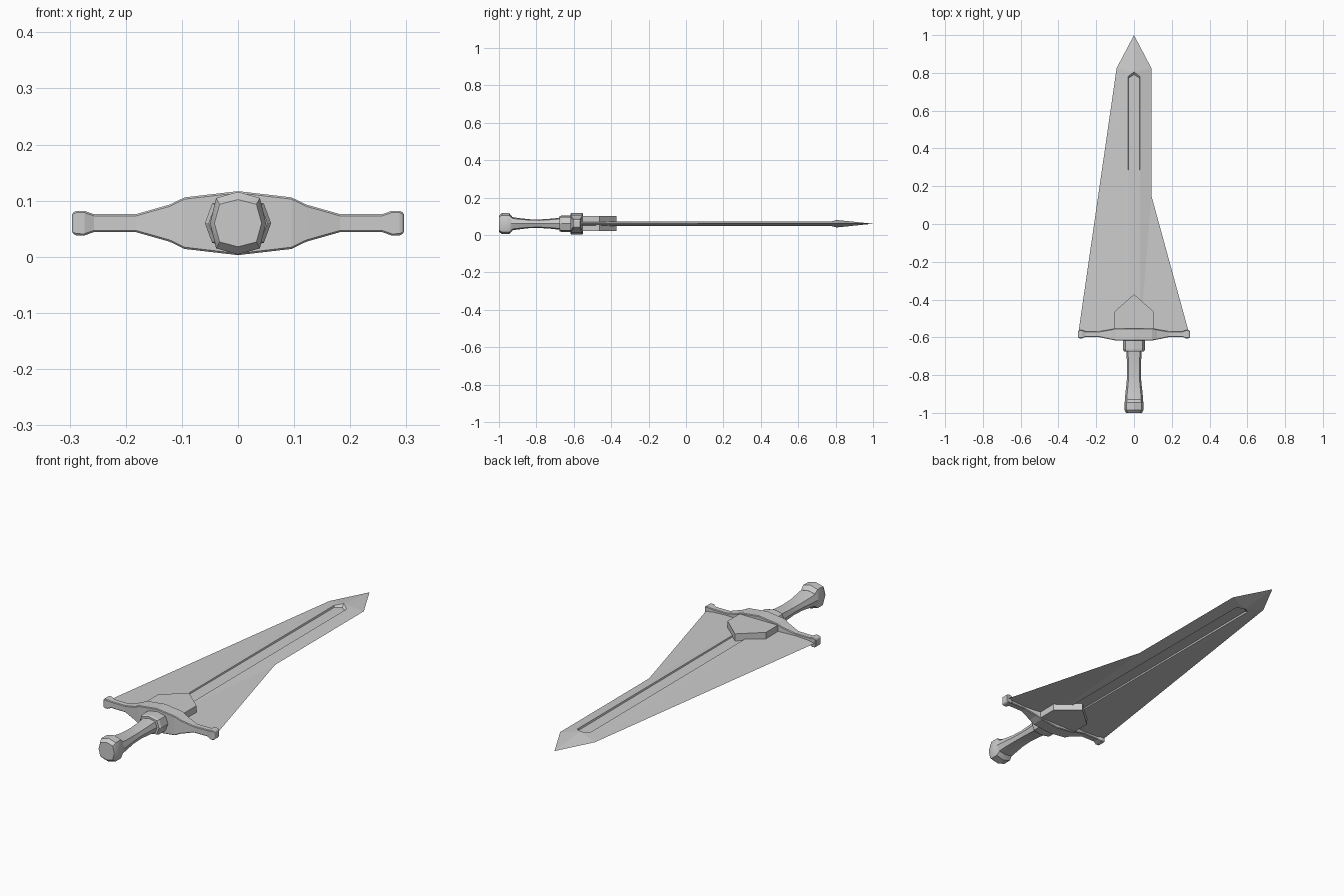
import bpy, bmesh, math

cube = bpy.data.objects.get("Cube")
if cube:
    bpy.data.objects.remove(cube, do_unlink=True)

MID = 0.06  # height of the sword's flat symmetry plane

steel = bpy.data.materials.new("grey_steel")
steel.use_nodes = True
GREY = (0.6, 0.6, 0.6, 1)
steel.diffuse_color = GREY
steel.node_tree.nodes["Principled BSDF"].inputs["Base Color"].default_value = GREY


def finish(name, bm, bevel=0, smooth=None):
    """Turn a bmesh into a named object at the mid plane."""
    bmesh.ops.remove_doubles(bm, verts=bm.verts, dist=1e-5)
    bmesh.ops.recalc_face_normals(bm, faces=bm.faces)
    mesh = bpy.data.meshes.new(name)
    bm.to_mesh(mesh)
    bm.free()
    mesh.materials.append(steel)
    obj = bpy.data.objects.new(name, mesh)
    obj.location.z = MID
    bpy.context.collection.objects.link(obj)
    if bevel:
        mod = obj.modifiers.new("chamfer", "BEVEL")
        mod.width = bevel
        mod.segments = 1
        mod.angle_limit = math.radians(40)
    if smooth:
        bpy.ops.object.select_all(action="DESELECT")
        obj.select_set(True)
        bpy.context.view_layer.objects.active = obj
        bpy.ops.object.shade_smooth_by_angle(angle=math.radians(smooth))
    return obj


def loft(rings):
    """Skin closed rings of points and cap both ends."""
    bm = bmesh.new()
    loops = [[bm.verts.new(p) for p in ring] for ring in rings]
    for a, b in zip(loops, loops[1:]):
        for i in range(len(a)):
            j = (i + 1) % len(a)
            bm.faces.new((a[i], a[j], b[j], b[i]))
    bm.faces.new(loops[0])
    bm.faces.new(loops[-1])
    return bm


# Blade: bevelled faces, pointed tip and a sunken fuller on both sides
BASE, W, H, FLOOR = -0.58, 0.033, 0.013, 0.006
tip, peak = (0, 1, 0), (0, 0.805, 0.02)
bm = bmesh.new()


def add(side, *points):
    bm.faces.new([bm.verts.new((x, y, z * side)) for x, y, z in points])


for side in (1, -1):
    for sx in (1, -1):
        root, end = (sx * W, BASE, H), (sx * W, 0.78, H)
        shoulder = (sx * 0.092, 0.825, 0)
        if sx > 0:
            # edge with a kink where the blade flares out
            kink, wing = (0.092, 0.15, 0), (0.292, BASE, 0)
            add(side, root, wing, kink)
            add(side, root, kink, end)
            add(side, end, kink, shoulder)
        else:
            add(side, root, (-0.295, BASE, 0), shoulder)
            add(side, root, shoulder, end)
        add(side, end, shoulder, peak)
        add(side, peak, shoulder, tip)
        # fuller walls and floor
        low_root, low_end = (sx * W, BASE, FLOOR), (sx * 0.029, 0.772, FLOOR)
        low_peak = (0, 0.792, FLOOR)
        add(side, root, end, low_end, low_root)
        add(side, end, peak, low_peak, low_end)
        add(side, low_root, low_end, low_peak, (0, BASE, FLOOR))
finish("blade", bm)

# Crossguard: x, front y, back y, half height
half = [(0, -0.617, -0.552, 0.057), (0.095, -0.617, -0.552, 0.046),
        (0.122, -0.612, -0.558, 0.033), (0.182, -0.599, -0.568, 0.016),
        (0.257, -0.598, -0.568, 0.016), (0.274, -0.605, -0.562, 0.022),
        (0.288, -0.605, -0.562, 0.022), (0.296, -0.602, -0.564, 0.018)]
stations = [(-x, f, b, h) for x, f, b, h in reversed(half[1:])] + half
finish("crossguard", loft([[(x, f, -h), (x, b, -h), (x, b, h), (x, f, h)]
                           for x, f, b, h in stations]), bevel=0.003)

# Pointed plate that clasps the root of the blade
outline = [(-0.102, -0.57), (0.102, -0.57), (0.102, -0.462),
           (0, -0.372), (-0.102, -0.462)]
finish("blade_clasp", loft([[(x, y, z) for x, y in outline] for z in (-0.04, 0.04)]))


def oval(y, rx, rz):
    """Eight-sided section with broad, nearly flat top and bottom."""
    unit = [(1, 0), (0.78, 0.8), (0, 1), (-0.78, 0.8)]
    unit += [(-a, -b) for a, b in unit]
    return [(a * rx, y, b * rz) for a, b in unit]


# Collar between guard and grip
finish("collar", loft([oval(-0.675, 0.052, 0.041), oval(-0.665, 0.059, 0.044),
                       oval(-0.610, 0.059, 0.044)]))

# Waisted grip
finish("grip", loft([oval(y, rx, rz) for y, rx, rz in (
    (-0.945, 0.049, 0.038), (-0.90, 0.046, 0.031), (-0.84, 0.039, 0.024),
    (-0.78, 0.036, 0.023), (-0.72, 0.038, 0.027), (-0.66, 0.042, 0.034))]), smooth=30)

# Pommel with chamfered rims
finish("pommel", loft([oval(y, rx, rz) for y, rx, rz in (
    (-1.0, 0.042, 0.042), (-0.985, 0.05, 0.056), (-0.945, 0.05, 0.056),
    (-0.928, 0.047, 0.036))]), smooth=30)
